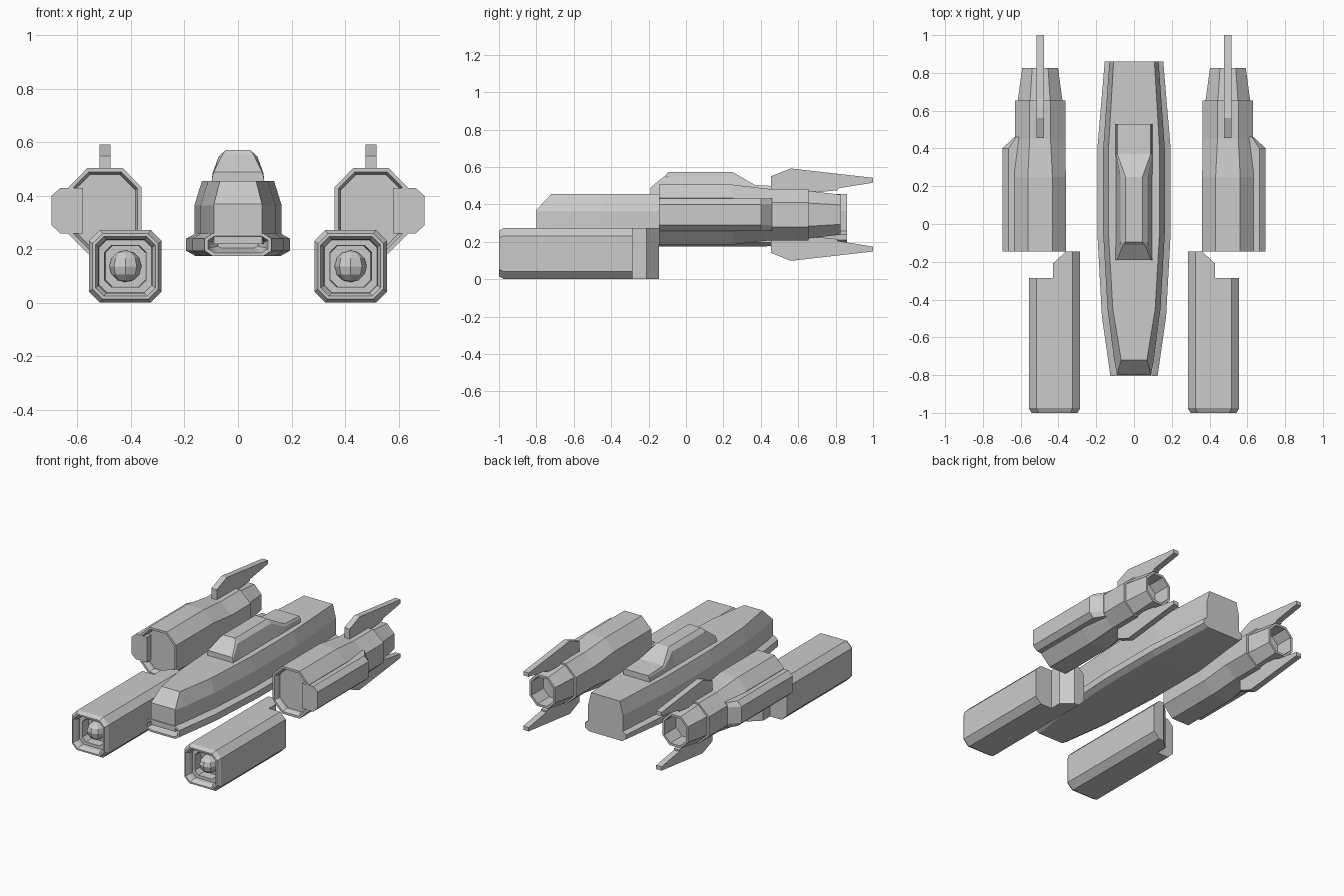
import bpy, bmesh

if "Cube" in bpy.data.objects:
    bpy.data.objects.remove(bpy.data.objects["Cube"])


def finish(name, bm, mirror=False):
    bmesh.ops.recalc_face_normals(bm, faces=bm.faces)
    me = bpy.data.meshes.new(name)
    bm.to_mesh(me)
    bm.free()
    ob = bpy.data.objects.new(name, me)
    bpy.context.collection.objects.link(ob)
    if mirror:
        ob.modifiers.new("mirror", 'MIRROR').use_axis = (True, False, False)
    return ob


def loft(name, sections, mirror=False):
    """Skin a row of (y, [(x, z), ...]) sections and cap both ends."""
    bm = bmesh.new()
    rings = [[bm.verts.new((x, y, z)) for x, z in pts] for y, pts in sections]
    for a, b in zip(rings, rings[1:]):
        for i in range(len(a)):
            j = (i + 1) % len(a)
            bm.faces.new((a[i], a[j], b[j], b[i]))
    bm.faces.new(rings[0])
    bm.faces.new(rings[-1])
    return finish(name, bm, mirror)


def sym(half):
    """Close a right-hand half profile by reflecting it in x."""
    return half + [(-x, z) for x, z in reversed(half)]


def octagon(cx, cz, hw, hh, fw, fh):
    """Octagon with half sizes hw, hh and half flat lengths fw, fh."""
    pts = [(fw, -hh), (hw, -fh), (hw, fh), (fw, hh),
           (-fw, hh), (-hw, fh), (-hw, -fh), (-fw, -hh)]
    return [(cx + x, cz + z) for x, z in pts]


# Upper hull: (y, base and shoulder width, top width, top height)
upper = [(-.80, .09, .09, .37), (-.72, .105, .068, .455), (-.45, .14, .112, .455),
         (-.05, .163, .135, .455), (.40, .163, .135, .455), (.86, .13, .108, .455)]
loft("upper_hull", [(y, sym([(w, .22), (w, .365), (t, zt)])) for y, w, t, zt in upper])


# Lower hull belt with the nose intake recessed into its front
def belt(w, c, z0=.175, z1=.26, k=.02):
    return sym([(w - c, z0), (w, z0 + k), (w, z1 - k), (w - c, z1)])


loft("hull_belt", [(-.74, belt(.075, .015, .205, .225, .006)),
                   (-.77, belt(.10, .02, .195, .24, .012)),
                   (-.805, belt(.112, .025, .187, .25, .015)),
                   (-.805, belt(.125, .03)), (-.49, belt(.17, .033)),
                   (-.05, belt(.194, .036)), (.40, belt(.194, .036)),
                   (.86, belt(.155, .03, .19))])

# Cabin on the hull roof: (y, shoulder width, top width, shoulder z, top z)
cabin = [(-.19, .095, .09, .475, .49), (-.11, .073, .058, .545, .555),
         (-.095, .072, .045, .548, .572), (.25, .072, .045, .548, .572),
         (.37, .095, .088, .485, .503), (.53, .095, .088, .485, .495)]
loft("cabin", [(y, sym([(.10, .44), (ws, zs), (wt, zt)])) for y, ws, wt, zs, zt in cabin])


# Launcher pods with stepped openings
def pod(h, f):
    return octagon(.421, .137, h, h, f, f)


loft("launcher_pod", [(-.89, pod(.075, .05)), (-.95, pod(.078, .052)),
                      (-.95, pod(.098, .07)), (-.975, pod(.10, .072)),
                      (-1.0, pod(.112, .08)), (-1.0, pod(.122, .085)),
                      (-.975, pod(.136, .095)), (-.285, pod(.136, .095))], True)


# Narrow tail of each pod on the inboard side
def tail(x):
    return [(.285, .042), (.326, .001), (x, .001), (x, .273), (.326, .273), (.285, .232)]


loft("pod_tail", [(-.30, tail(.43)), (-.21, tail(.43)), (-.145, tail(.36))], True)

# Warhead dome inside each pod
bm = bmesh.new()
bmesh.ops.create_uvsphere(bm, u_segments=8, v_segments=6, radius=.06)
bmesh.ops.translate(bm, vec=(.421, -.91, .137), verts=bm.verts)
finish("warhead", bm, True)

# Engine nacelles: recessed intake, taper, stepped nozzle, hollow exhaust
CX, CZ = .497, .345
nacelle = [(-.10, .112, .135, .055, .078), (-.12, .112, .135, .055, .078),
           (-.145, .122, .145, .06, .082), (-.145, .136, .16, .065, .088),
           (.25, .136, .16, .065, .088), (.45, .134, .137, .055, .066),
           (.655, .134, .137, .055, .066), (.655, .118, .127, .053, .062),
           (.825, .095, .107, .042, .052), (.825, .08, .092, .036, .046),
           (.70, .08, .092, .036, .046)]
loft("nacelle", [(y, octagon(CX, CZ, *r)) for y, *r in nacelle], True)


# Outboard side panel on each nacelle
def panel(x, c):
    return [(.58, .26), (x - c, .26), (x, .29), (x, .40), (x - c, .43), (.58, .43)]


loft("side_panel", [(-.145, panel(.697, .033)), (.40, panel(.697, .033)),
                    (.46, panel(.634, .01))], True)

# Tail fins above and below each nacelle
fin = [(.455, .46), (.455, .55), (.56, .592), (1.0, .542),
       (1.0, .516), (.81, .485), (.81, .475), (.65, .46)]
for name, s in (("upper_fin", 1), ("lower_fin", -1)):
    bm = bmesh.new()
    face = bm.faces.new([bm.verts.new((CX - .02, y, CZ + s * (z - CZ))) for y, z in fin])
    ext = bmesh.ops.extrude_face_region(bm, geom=[face], use_keep_orig=True)
    bmesh.ops.translate(bm, vec=(.04, 0, 0),
                        verts=[g for g in ext["geom"] if isinstance(g, bmesh.types.BMVert)])
    finish(name, bm, True)
